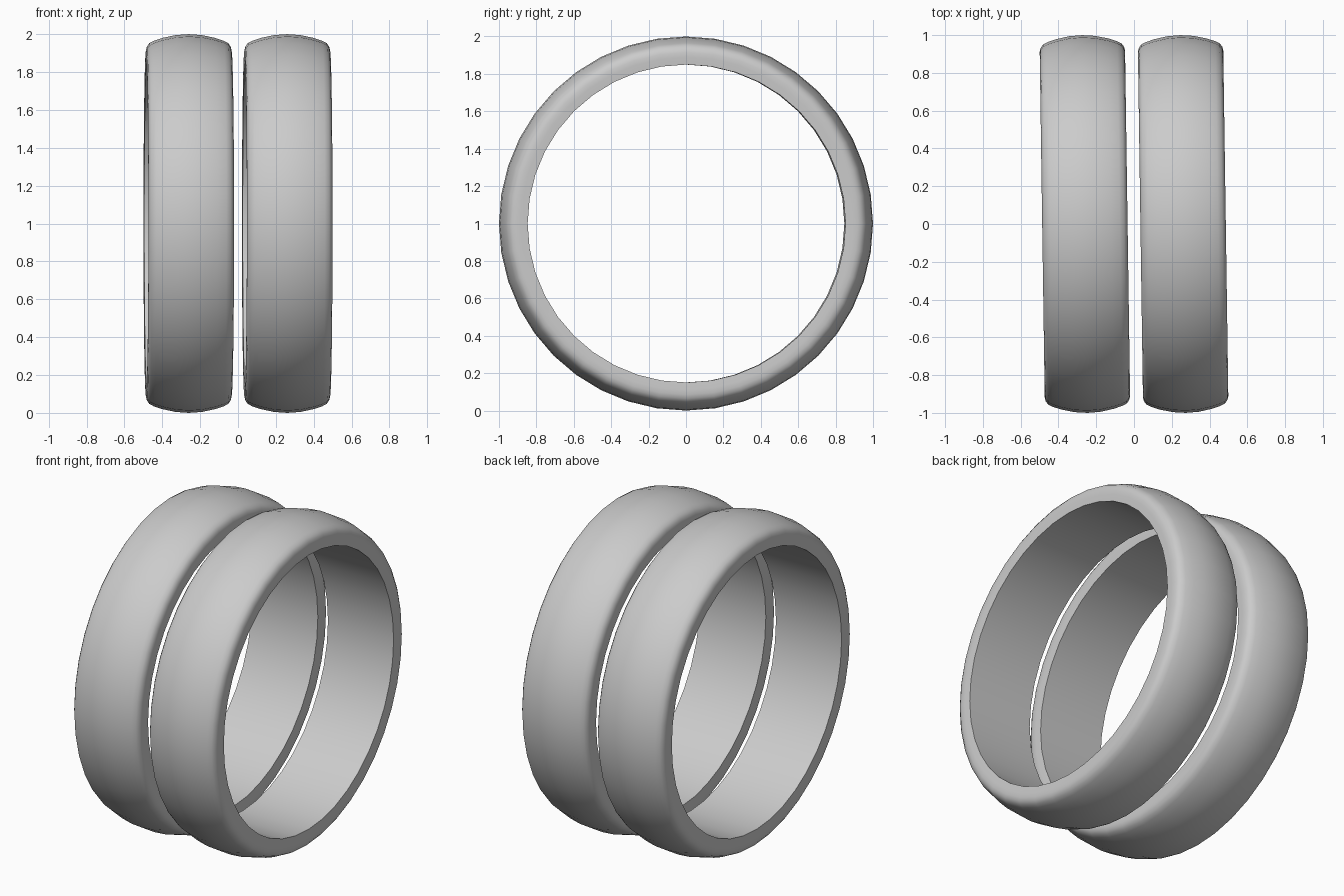
import bpy, bmesh, math
from mathutils import Matrix

cube = bpy.data.objects.get("Cube")
if cube:
    bpy.data.objects.remove(cube)

SEGMENTS = 40
TILT = 0.0145

# Single grey metal
metal = bpy.data.materials.new("grey metal")
metal.use_nodes = True
grey = (0.6, 0.6, 0.6, 1)
metal.diffuse_color = grey
metal.node_tree.nodes["Principled BSDF"].inputs["Base Color"].default_value = grey

# Half of the band's section: (offset along the axis, radius), inner edge to crown
half = [(0.223, 0.85), (0.226, 0.89), (0.226, 0.915), (0.221, 0.935),
        (0.208, 0.953), (0.185, 0.965), (0.14, 0.98), (0.07, 0.995), (0, 1.0)]
profile = half + [(-x, r) for x, r in reversed(half[:-1])]


def make_band(name, x):
    """Lathe the closed section around the x axis."""
    bm = bmesh.new()
    rings = []
    for i in range(SEGMENTS):
        a = math.tau * i / SEGMENTS
        rings.append([bm.verts.new((px, r * math.cos(a), r * math.sin(a)))
                      for px, r in profile])
    n = len(profile)
    for i in range(SEGMENTS):
        a, b = rings[i], rings[(i + 1) % SEGMENTS]
        for j in range(n):
            k = (j + 1) % n
            bm.faces.new((a[j], a[k], b[k], b[j]))
    bmesh.ops.recalc_face_normals(bm, faces=bm.faces)
    bm.transform(Matrix.Translation((x, 0, 1)) @ Matrix.Rotation(TILT, 4, 'Z'))
    mesh = bpy.data.meshes.new(name)
    bm.to_mesh(mesh)
    bm.free()
    mesh.materials.append(metal)
    band = bpy.data.objects.new(name, mesh)
    bpy.context.collection.objects.link(band)
    bpy.ops.object.select_all(action='DESELECT')
    band.select_set(True)
    bpy.context.view_layer.objects.active = band
    bpy.ops.object.shade_smooth_by_angle(angle=math.radians(40))


# Two matching bands side by side
for name, x in (("right_band", -0.26), ("left_band", 0.26)):
    make_band(name, x)
